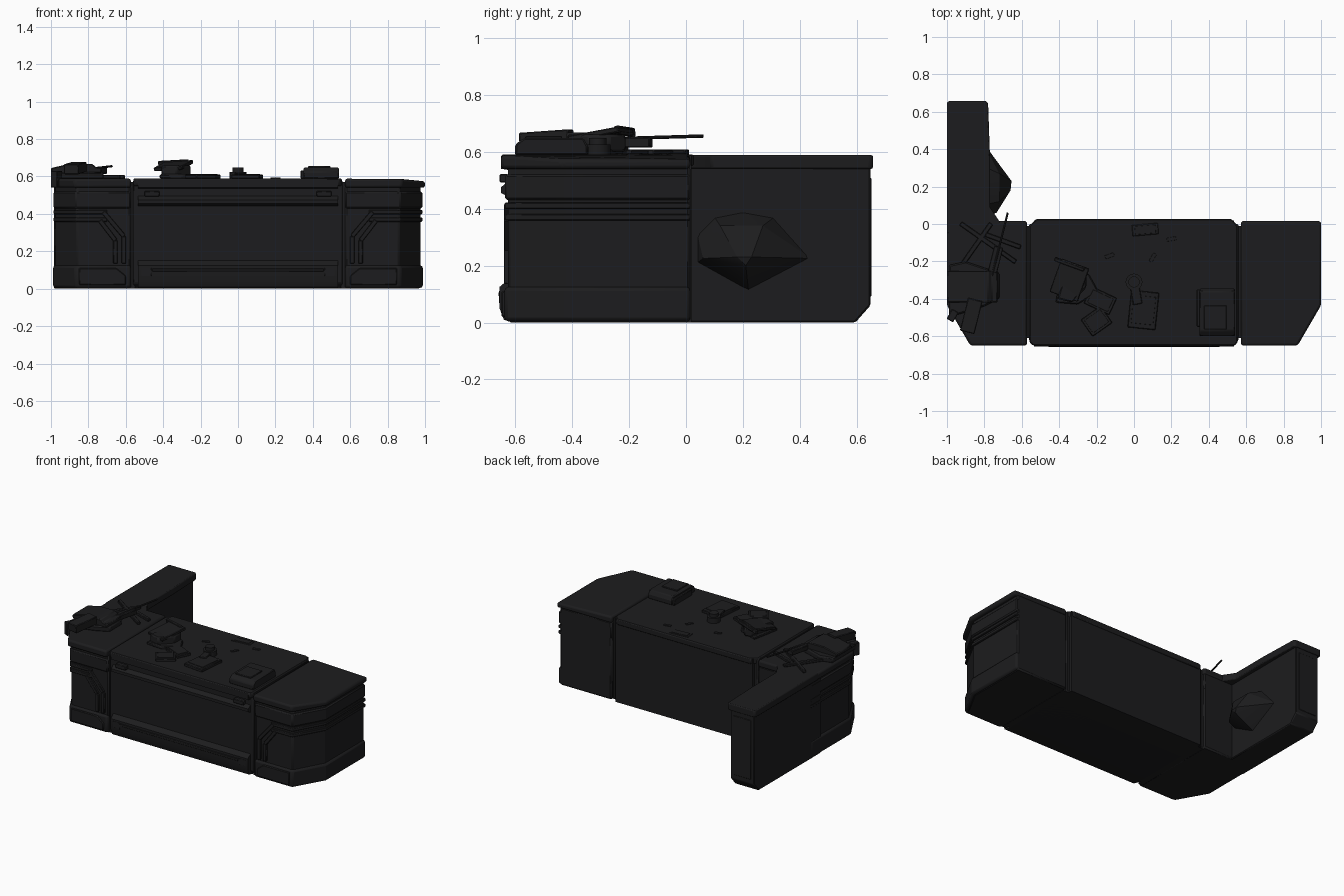
import bpy, bmesh, math
from mathutils import Vector, Matrix

if "Cube" in bpy.data.objects:
    bpy.data.objects.remove(bpy.data.objects["Cube"])

mat = bpy.data.materials.new("dark_metal")
mat.diffuse_color = (0.012, 0.012, 0.013, 1)
mat.use_nodes = True
mat.node_tree.nodes["Principled BSDF"].inputs["Base Color"].default_value = mat.diffuse_color


def finish(name, bm, bevel=0.0, segs=1):
    bmesh.ops.recalc_face_normals(bm, faces=bm.faces)
    me = bpy.data.meshes.new(name)
    bm.to_mesh(me)
    bm.free()
    ob = bpy.data.objects.new(name, me)
    bpy.context.collection.objects.link(ob)
    me.materials.append(mat)
    if bevel:
        m = ob.modifiers.new("bevel", 'BEVEL')
        m.width, m.segments, m.limit_method = bevel, segs, 'ANGLE'
    return ob


def extrude(name, pts, a, b, axis='z', bevel=0.0, segs=1):
    """Closed profile pushed from a to b along an axis."""
    place = {'z': lambda p, t: (p[0], p[1], t),
             'x': lambda p, t: (t, p[0], p[1]),
             'y': lambda p, t: (p[0], t, p[1])}[axis]
    bm = bmesh.new()
    lo = [bm.verts.new(place(p, a)) for p in pts]
    hi = [bm.verts.new(place(p, b)) for p in pts]
    bm.faces.new(lo)
    bm.faces.new(hi)
    for i in range(len(pts)):
        j = (i + 1) % len(pts)
        bm.faces.new((lo[i], lo[j], hi[j], hi[i]))
    return finish(name, bm, bevel, segs)


def box(name, c, s, rot=(0, 0, 0), bevel=0.004):
    bm = bmesh.new()
    bmesh.ops.create_cube(bm, size=1, matrix=Matrix.Diagonal((*s, 1)))
    ob = finish(name, bm, bevel)
    ob.location = c
    ob.rotation_euler = [math.radians(r) for r in rot]
    return ob


def rod(name, p, q, r, sides=10):
    p, q = Vector(p), Vector(q)
    d = q - p
    bm = bmesh.new()
    bmesh.ops.create_cone(bm, cap_ends=True, segments=sides, radius1=r, radius2=r, depth=d.length)
    bmesh.ops.transform(bm, matrix=Matrix.Translation((p + q) / 2) @
                        d.to_track_quat('Z', 'Y').to_matrix().to_4x4(), verts=bm.verts)
    return finish(name, bm)


# centre counter: front profile with base, recess, lip and top slab
prof = [(-.60, 0), (-.64, .01), (-.655, .05), (-.655, .125), (-.625, .15), (-.60, .155),
        (-.60, .435), (-.63, .445), (-.65, .455), (-.65, .475), (-.625, .495), (-.62, .535),
        (-.65, .54), (-.65, .575), (-.64, .587), (.02, .587), (.02, 0)]
extrude("centre_counter", prof, -.535, .535, 'x')
extrude("centre_side_plates", [(-.59, 0), (-.625, .03), (-.625, .56), (-.60, .58), (.0, .58), (.0, 0)],
        -.562, .558, 'x', .006)
extrude("centre_top", [(-.56, -.63), (-.54, -.65), (.54, -.65), (.555, -.63), (.555, -.01),
                       (.52, .028), (-.52, .028), (-.56, -.01)], .55, .59, 'z', .006)
# recessed front panel frame
for z, h in ((.17, .02), (.215, .012), (.385, .012), (.425, .02)):
    box("panel_rail", (0, -.605, z), (1.06, .03, h))
for s in (-1, 1):
    box("panel_post", (s * .525, -.61, .295), (.03, .03, .29))
    box("base_clamp", (s * .49, -.65, .09), (.06, .012, .05))
    box("lip_clamp", (s * .46, -.64, .507), (.08, .03, .03))
box("base_strip", (0, -.652, .10), (.92, .012, .02))


def plan(s, o):
    """End module footprint, inset by o."""
    return [(s * .572, -.65 + o), (s * (.875 - o * .5), -.65 + o),
            (s * (1 - o), -.435 + o * .5), (s * (1 - o), .015), (s * .572, .015)]


# end modules with skirt, bands, top and angular trim
for s, side in ((-1, "left"), (1, "right")):
    extrude(side + "_module_body", plan(s, .025), 0, .55, 'z', .01)
    extrude(side + "_module_skirt", plan(s, .012), .004, .125, 'z', .014, 2)
    extrude(side + "_module_collar", plan(s, .014), .43, .52, 'z', .008)
    top = extrude(side + "_module_top", plan(s, 0), .54, .588, 'z', .012, 2)
    if s > 0:
        for v in top.data.vertices:
            if v.co.x > .95 and v.co.z > .56:
                v.co.z -= .014
    for z in (.37, .41):
        p = [(s * .70, -.4)] + [(s * .70, -.637)] + plan(s, .014)[1:4] + [(s * .70, .013)]
        extrude(side + "_module_band", p[1:], z - .012, z + .012, 'z', .004)
    for k in (0, .045):
        pts = [(.72 + k * .4, .41 - k), (.61 + k, .28 - k * .5), (.61 + k, .135)]
        for (x0, z0), (x1, z1) in zip(pts, pts[1:]):
            d = Vector((x1 - x0, z1 - z0))
            n = Vector((-d.y, d.x)).normalized() * .012
            quad = [(x0 + n.x, z0 + n.y), (x1 + n.x, z1 + n.y), (x1 - n.x, z1 - n.y), (x0 - n.x, z0 - n.y)]
            extrude(side + "_angled_trim", [(s * x, z) for x, z in quad], -.64, -.60, 'y', .003)
    extrude(side + "_skirt_plate", [(s * .60, .02), (s * .60, .07), (s * .65, .11), (s * .85, .11), (s * .85, .02)],
            -.648, -.62, 'y', .004)
    box(side + "_seam_fill", (s * .565, -.31, .285), (.03, .60, .57), bevel=0)

# return arm on the left
extrude("arm_wall", [(-.1, 0), (.595, 0), (.648, .06), (.648, .55), (-.1, .55)], -.985, -.80, 'x', .006)
extrude("arm_top", [(-1, -.05), (-1, .65), (-.99, .657), (-.79, .657), (-.78, .645), (-.77, .36),
                    (-.77, .09), (-.72, .015), (-.70, -.05)], .54, .588, 'z', .008, 2)
box("arm_end_trim", (-.893, .645, .30), (.14, .012, .42))

# faceted pod on the arm's inner face
bm = bmesh.new()
for y, z in ((.04, .31), (.10, .37), (.20, .39), (.31, .37), (.44, .225), (.22, .11), (.04, .21)):
    bm.verts.new((-.81, y, z))
for p in ((-.655, .23, .23), (-.66, .18, .23), (-.735, .06, .225), (-.665, .21, .20),
          (-.72, .12, .34), (-.72, .27, .34), (-.76, .36, .23)):
    bm.verts.new(p)
bmesh.ops.convex_hull(bm, input=bm.verts)
finish("arm_pod", bm)

# angled display with foot
extrude("display_foot", [(-.42, -.42), (-.30, -.43), (-.19, -.36), (-.24, -.27), (-.38, -.22)], .588, .612, 'z', .006)
extrude("display_body", [(-.41, -.40), (-.36, -.23), (-.31, -.21), (-.255, -.27), (-.255, -.34), (-.33, -.42)],
        .60, .66, 'z', .008)
box("display_screen", (-.345, -.30, .658), (.16, .19, .02), (10, -3, -20))
box("display_rim", (-.345, -.215, .672), (.17, .02, .03), (10, -3, -20))

# key pads and slates lying on the counter
for name, c, s, r in (("key_pad", (-.18, -.41), (.15, .10), -25), ("key_pad_small", (-.20, -.52), (.13, .11), 35),
                      ("slate", (.05, -.46), (.15, .20), -6), ("slate_rear", (.06, -.03), (.14, .06), 5)):
    h = .006 if "rear" in name else .022
    box(name, (*c, .588 + h / 2), (*s, h), (0, 0, r))
    box(name + "_inset", (*c, .588 + h), (s[0] * .8, s[1] * .75, .006), (0, 0, r), .001)
for x, y, a in ((-.13, -.17, 20), (.10, -.18, 60), (.20, -.08, 10)):
    box("loose_chip", (x, y, .591), (.05, .02, .008), (0, 0, a), .001)

# small desk handset
rod("handset_base", (0, -.31, .588), (0, -.31, .625), .045, 16)
rod("handset_cup", (0, -.31, .62), (0, -.31, .648), .03, 16)
box("handset_arm", (.01, -.37, .605), (.05, .12, .03), (0, 0, 10))

# raised terminal on the right
extrude("terminal", [(-.60, .588), (-.60, .625), (-.57, .648), (-.36, .648), (-.345, .62), (-.345, .588)],
        .35, .54, 'x', .006)
box("terminal_screen", (.435, -.50, .65), (.12, .13, .01), bevel=.003)
box("terminal_wing", (.355, -.45, .61), (.04, .20, .045))

# equipment on the left corner: slanted housing, rests and thin barrel
extrude("equipment_base", [(-.99, -.50), (-.99, -.22), (-.90, -.20), (-.72, -.26), (-.72, -.40), (-.80, -.44)],
        .585, .625, 'z', .008)
extrude("equipment_housing", [(-1, .62), (-1, .645), (-.90, .668), (-.78, .668), (-.76, .65), (-.73, .645), (-.73, .62)],
        -.42, -.25, 'y', .005)
box("equipment_rear", (-.87, -.49, .645), (.08, .18, .055), (4, 0, -14))
box("equipment_side_grip", (-.97, -.49, .585), (.04, .06, .09), (0, 0, -30))
rod("equipment_barrel", (-.76, -.28, .645), (-.675, .06, .655), .006)
box("equipment_fore_rest", (-.74, -.19, .632), (.05, .14, .035), (0, 0, -14))
for x, y, l, a in ((-.78, -.10, .36, -35), (-.85, -.12, .30, 55), (-.70, -.09, .20, -20)):
    box("equipment_leg", (x, y, .598), (l, .025, .02), (0, 0, a))

# lock the smooth angle for rounded pieces
for ob in bpy.context.collection.objects:
    ob.select_set(True)
    bpy.context.view_layer.objects.active = ob
bpy.ops.object.shade_smooth_by_angle(angle=math.radians(25))
